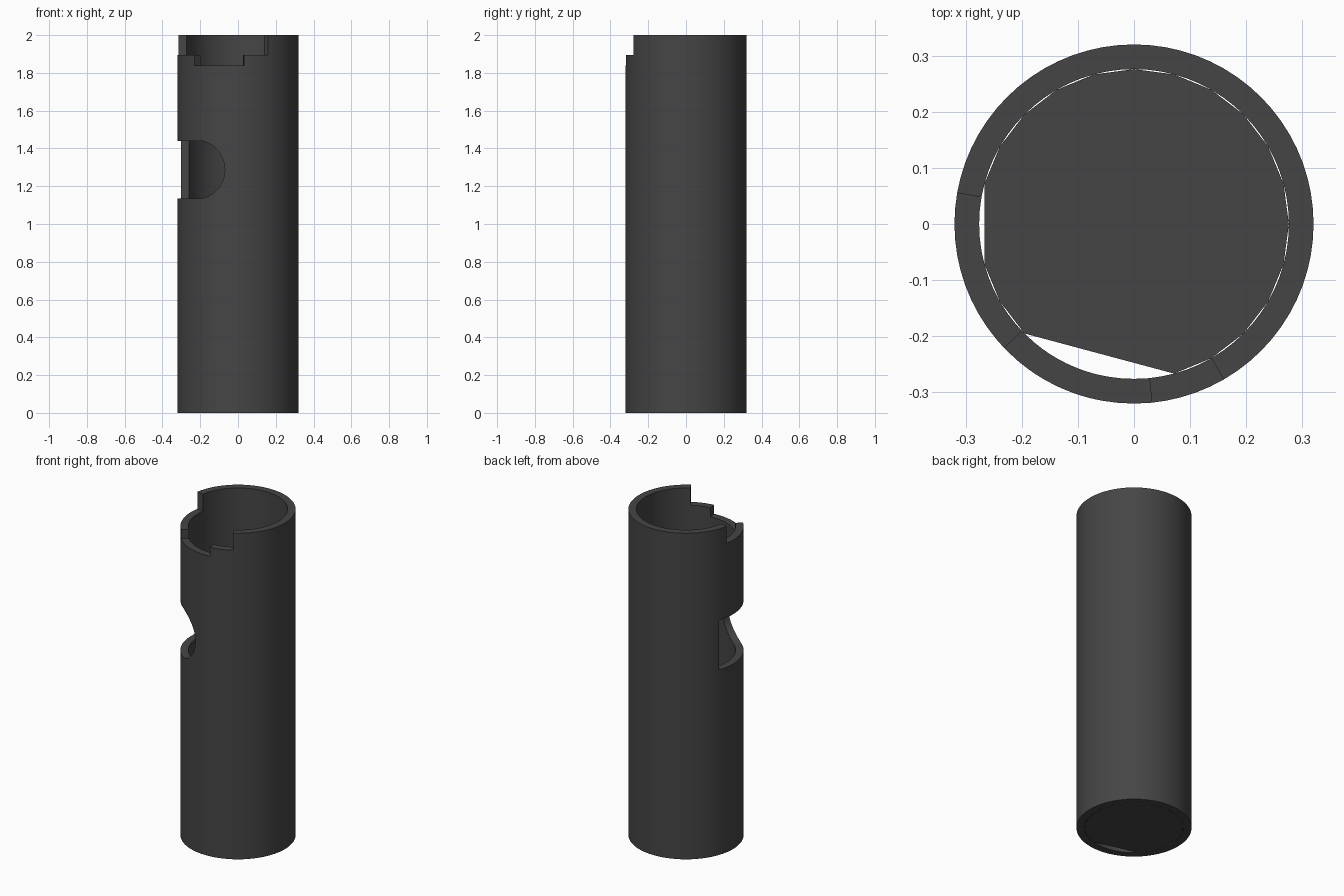
import bpy, bmesh, math

if "Cube" in bpy.data.objects:
    bpy.data.objects.remove(bpy.data.objects["Cube"])

R_OUT, R_IN = 0.32, 0.276
SLOT_LO, SLOT_HI = 1.135, 1.44
SLOT_START, SLOT_END = 160.0, 257.4          # degrees round the tube
MID, HALF = (SLOT_LO + SLOT_HI) / 2, (SLOT_HI - SLOT_LO) / 2
ARC = math.degrees(HALF / R_OUT)             # angular length of rounded slot end
ARC_START = SLOT_END - ARC

metal = bpy.data.materials.new("dark_grey")
metal.diffuse_color = (0.06, 0.06, 0.06, 1)
metal.use_nodes = True
metal.node_tree.nodes["Principled BSDF"].inputs["Base Color"].default_value = metal.diffuse_color


def make_object(name, bm):
    mesh = bpy.data.meshes.new(name)
    bm.to_mesh(mesh)
    bm.free()
    mesh.materials.append(metal)
    obj = bpy.data.objects.new(name, mesh)
    bpy.context.collection.objects.link(obj)
    return obj


def point(radius, deg, z):
    a = math.radians(deg)
    return (radius * math.cos(a), radius * math.sin(a), z)


def levels(deg):
    """Heights of the horizontal cuts at one angle, following the slot's round end."""
    h = HALF
    if ARC_START < deg <= SLOT_END + 1e-6:
        t = min(1, (deg - ARC_START) / ARC)
        h = HALF * math.sqrt(max(0, 1 - t * t))
    return [0, MID - h, MID + h, 1.84, 1.895, 2.0]


def is_open(deg, band):
    if band == 1:
        return SLOT_START < deg < SLOT_END    # side slot
    if band == 3:
        return 223.7 < deg < 275.7            # deep part of top notch
    if band == 4:
        return 170 < deg < 300                # wide part of top notch
    return False


# tube wall: outer sheet with openings, then thickened inwards
stations = {float(d) for d in range(0, 360, 5)} | {SLOT_START, 170.0, 223.7, 275.7, 300.0}
stations |= {round(ARC_START + ARC * math.sin(math.pi / 2 * i / 12), 4) for i in range(13)}
stations = sorted(stations)
bm = bmesh.new()
cols = [[bm.verts.new(point(R_OUT, d, z)) for z in levels(d)] for d in stations]
for i, d in enumerate(stations):
    j = (i + 1) % len(stations)
    mid_angle = (d + (stations[j] if j else 360)) / 2
    for b in range(5):
        if not is_open(mid_angle, b):
            bm.faces.new((cols[i][b], cols[j][b], cols[j][b + 1], cols[i][b + 1]))
bmesh.ops.remove_doubles(bm, verts=bm.verts[:], dist=1e-5)
bmesh.ops.delete(bm, geom=[v for v in bm.verts if not v.link_faces], context='VERTS')
res = bmesh.ops.extrude_face_region(bm, geom=bm.faces[:], use_keep_orig=True)
for v in res["geom"]:
    if isinstance(v, bmesh.types.BMVert):
        v.co.x *= R_IN / R_OUT
        v.co.y *= R_IN / R_OUT
bmesh.ops.recalc_face_normals(bm, faces=bm.faces[:])
tube = make_object("tube_wall", bm)

# floor disc with the open sliver at the front left
bm = bmesh.new()
skipped = (180, 240, 255, 270)
bm.faces.new([bm.verts.new(point(R_IN, d, 0)) for d in range(345, -1, -15) if d not in skipped])
make_object("floor_disc", bm)

# smooth round walls, sharp rims
bpy.ops.object.select_all(action='DESELECT')
tube.select_set(True)
bpy.context.view_layer.objects.active = tube
bpy.ops.object.shade_smooth_by_angle(angle=math.radians(30))
